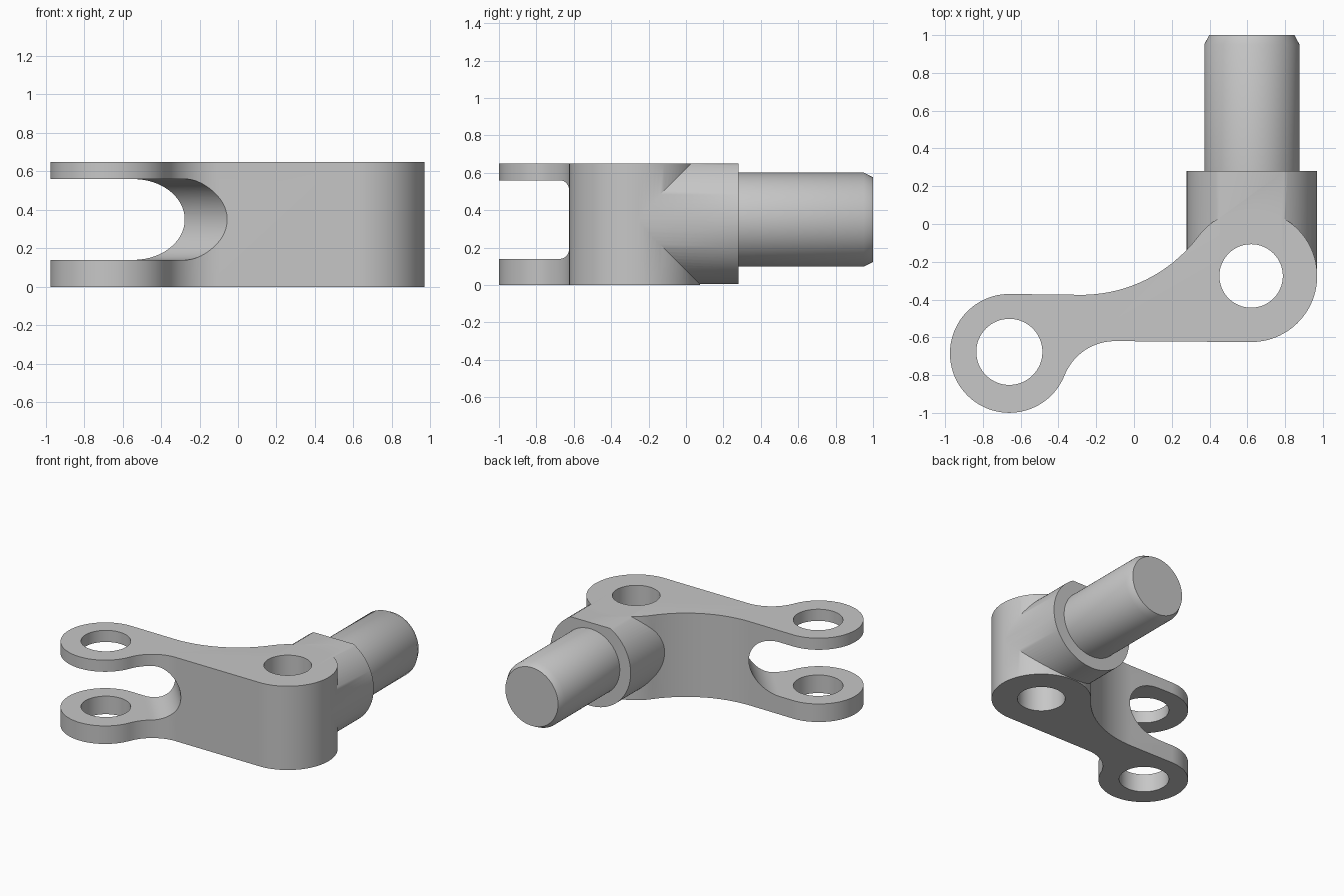
import bpy, bmesh, math

if "Cube" in bpy.data.objects:
    bpy.data.objects.remove(bpy.data.objects["Cube"])

HEIGHT = 0.65
steel = bpy.data.materials.new("steel grey")
steel.diffuse_color = (0.57, 0.57, 0.57, 1)
steel.use_nodes = True
steel.node_tree.nodes["Principled BSDF"].inputs["Base Color"].default_value = steel.diffuse_color


def arc(cx, cy, r, a0, a1, n):
    """Points on an arc, angles in degrees."""
    angles = [math.radians(a0 + (a1 - a0) * i / n) for i in range(n + 1)]
    return [(cx + r * math.cos(a), cy + r * math.sin(a)) for a in angles]


def loft(name, rings):
    """Closed solid through rings of equal point count."""
    bm = bmesh.new()
    loops = [[bm.verts.new(p) for p in ring] for ring in rings]
    n = len(loops[0])
    for a, b in zip(loops, loops[1:]):
        for i in range(n):
            j = (i + 1) % n
            bm.faces.new((a[i], a[j], b[j], b[i]))
    bm.faces.new(loops[0])
    bm.faces.new(loops[-1])
    bmesh.ops.recalc_face_normals(bm, faces=bm.faces)
    mesh = bpy.data.meshes.new(name)
    bm.to_mesh(mesh)
    bm.free()
    mesh.materials.append(steel)
    obj = bpy.data.objects.new(name, mesh)
    bpy.context.collection.objects.link(obj)
    return obj


def combine(target, other, operation):
    """Apply a boolean and discard the second solid."""
    mod = target.modifiers.new(operation, 'BOOLEAN')
    mod.object, mod.operation, mod.solver = other, operation, 'EXACT'
    bpy.context.view_layer.objects.active = target
    bpy.ops.object.modifier_apply(modifier=mod.name)
    bpy.data.objects.remove(other)


def upright(name, outline, z0, z1):
    return loft(name, [[(x, y, z) for x, y in outline] for z in (z0, z1)])


# Arm outline: fork eye, concave back, pivot boss, straight front, fillet
back_end = math.degrees(math.atan2(-0.675, 0.9))
boss_start = back_end + 180
fillet_end = math.degrees(math.atan2(0.223, -0.56))
eye_start = fillet_end - 180
outline = arc(-0.28, 0.40, 0.775, -90, back_end, 28)
outline += arc(0.62, -0.275, 0.35, boss_start, -90, 64)[1:]
outline += arc(-0.10, -0.908, 0.288, 90, fillet_end, 20)
outline += arc(-0.66, -0.685, 0.3145, eye_start, -270, 64)[1:]
arm = upright("steering_arm", outline, 0, HEIGHT)

# Slanted round-ended slot that splits the fork
end = arc(0, 0, 1, -90, 90, 48)
rings = []
for y in (-1.2, -0.1):
    tip = -0.277 - 0.9 * (y + 0.375)
    ring = [(tip - 0.264 + 0.264 * c, y, 0.35 + 0.21 * s) for c, s in end]
    rings.append(ring + [(-1.6, y, 0.56), (-1.6, y, 0.14)])
combine(arm, loft("slot_cutter", rings), 'DIFFERENCE')

# Barrel behind the boss, flattened level with the arm top
flat = math.degrees(math.asin((HEIGHT - 0.35) / 0.345))
profile = arc(0.624, 0.35, 0.345, 180 - flat, 360 + flat, 80)
barrel = loft("barrel", [[(x, y, z) for x, z in profile] for y in (-0.28, 0.28)])
combine(arm, barrel, 'UNION')

# Vertical pin holes
for x, y, r in ((0.62, -0.275, 0.168), (-0.66, -0.677, 0.175)):
    hole = upright("hole_cutter", arc(x, y, r, 0, 360, 64)[:-1], -0.2, 0.9)
    combine(arm, hole, 'DIFFERENCE')

# Round shaft with a chamfered tip
shaft_rings = [(0.2, 0.252), (0.95, 0.252), (1.0, 0.226)]
shaft = loft("shaft", [[(x, y, z) for x, z in arc(0.624, 0.35, r, 0, 360, 80)[:-1]]
                       for y, r in shaft_rings])
combine(arm, shaft, 'UNION')

# Smooth the curved walls, keeping machined edges crisp
bpy.ops.object.select_all(action='DESELECT')
arm.select_set(True)
bpy.context.view_layer.objects.active = arm
bpy.ops.object.shade_smooth_by_angle(angle=math.radians(32))
